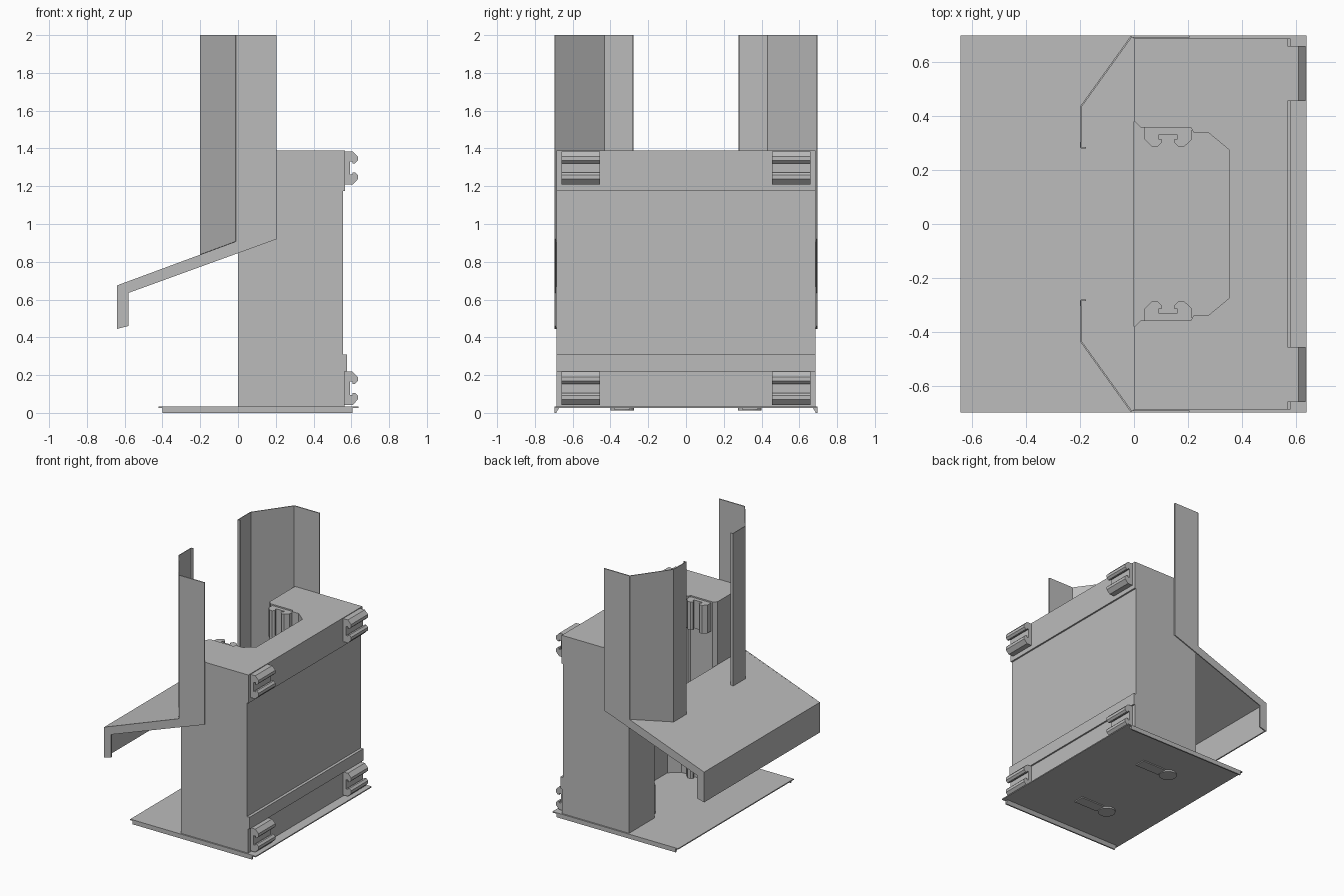
import bpy, bmesh, math

if "Cube" in bpy.data.objects:
    bpy.data.objects.remove(bpy.data.objects["Cube"], do_unlink=True)

GREY = (0.5, 0.5, 0.5, 1)
metal = bpy.data.materials.new("plain grey")
metal.use_nodes = True
metal.diffuse_color = GREY
metal.node_tree.nodes["Principled BSDF"].inputs["Base Color"].default_value = GREY


def finish(name, bm):
    bmesh.ops.recalc_face_normals(bm, faces=bm.faces)
    mesh = bpy.data.meshes.new(name)
    bm.to_mesh(mesh)
    bm.free()
    mesh.materials.append(metal)
    obj = bpy.data.objects.new(name, mesh)
    bpy.context.collection.objects.link(obj)
    return obj


def prism(name, profile, axis, low, high):
    """Extrude a 2D outline along x, y or z; the outline uses the other two axes in order."""
    place = {"x": lambda a, b, d: (d, a, b),
             "y": lambda a, b, d: (a, d, b),
             "z": lambda a, b, d: (a, b, d)}[axis]
    bm = bmesh.new()
    start, end = ([bm.verts.new(place(a, b, d)) for a, b in profile] for d in (low, high))
    bm.faces.new(start)
    bm.faces.new(end)
    for i in range(len(profile)):
        j = (i + 1) % len(profile)
        bm.faces.new((start[i], start[j], end[j], end[i]))
    return finish(name, bm)


def box(a0, a1, b0, b1):
    return [(a0, b0), (a1, b0), (a1, b1), (a0, b1)]


# Main body: block with a chamfered channel down its open side
half = [(0.555, 0.685), (0, 0.685), (0, 0.38), (0.025, 0.357), (0.21, 0.357),
        (0.22, 0.337), (0.275, 0.337), (0.35, 0.275)]
prism("body", half + [(x, -y) for x, y in reversed(half)], "z", 0.03, 1.39)

# Raised bands across the clip side
prism("upper_band", box(0.55, 0.567, 1.175, 1.39), "y", -0.685, 0.685)
prism("lower_band", box(0.55, 0.565, 0.03, 0.22), "y", -0.685, 0.685)
prism("lower_step", box(0.55, 0.577, 0.22, 0.31), "y", -0.685, 0.685)

# Hooked clip outline: (distance out of the wall, distance along the wall)
hook = [(0, 0.088), (0.045, 0.088), (0.072, 0.06), (0.072, 0.038), (0.058, 0.024),
        (0.045, 0.024), (0.045, 0.035), (0.03, 0.035)]
clip = hook + [(d, -s) for d, s in reversed(hook)]

for side, tag in ((1, "back"), (-1, "front")):
    # Outer clips at the four corners, inner clips on the channel walls
    for level, z_out, z_in in (("upper", 1.297, 1.165), ("lower", 0.13, 0.035)):
        y0, y1 = sorted((side * 0.455, side * 0.658))
        prism(f"{level}_{tag}_outer_clip", [(0.562 + d, z_out + s) for d, s in clip],
              "y", y0, y1)
        prism(f"{level}_{tag}_inner_clip", [(0.126 + s, side * (0.358 - d)) for d, s in clip],
              "z", z_in, z_in + 0.215)

    # Side panel: upright strip joined to the sloping hood edge
    panel = [(0.205, 2), (0.205, 0.92), (-0.58, 0.635), (-0.58, 0.46),
             (-0.64, 0.445), (-0.64, 0.675), (-0.01, 0.908), (-0.01, 2)]
    y0, y1 = sorted((side * 0.688, side * 0.696))
    prism(f"{tag}_side_panel", panel, "y", y0, y1)

    # Folded guide wing standing on the hood slope
    bm = bmesh.new()
    rows = []
    for x, y in ((-0.01, 0.692), (-0.197, 0.432), (-0.197, 0.282), (-0.178, 0.282)):
        foot = 0.908 + (x + 0.01) * 0.37
        rows.append((bm.verts.new((x, side * y, foot)), bm.verts.new((x, side * y, 2))))
    for a, b in zip(rows, rows[1:]):
        bm.faces.new((a[0], b[0], b[1], a[1]))
    wing = finish(f"{tag}_guide_wing", bm)
    fold = wing.modifiers.new("thickness", "SOLIDIFY")
    fold.thickness = 0.006
    fold.offset = 0

    # Bent lip under the base plate
    lip = [(0.67, 0.028), (0.685, 0.006), (0.685, 0), (0.696, 0), (0.696, 0.028)]
    prism(f"{tag}_base_lip", [(side * y, z) for y, z in lip], "x", -0.4, 0.605)

    # Keyhole bosses under the base plate: round head and straight slot
    head = [(-0.03 + 0.062 * math.cos(math.tau * i / 24),
             side * 0.338 + 0.062 * math.sin(math.tau * i / 24)) for i in range(24)]
    prism(f"{tag}_keyhole_head", head, "z", 0.013, 0.028)
    prism(f"{tag}_keyhole_slot", box(0.03, 0.23, side * 0.338 - 0.042, side * 0.338 + 0.042),
          "z", 0.018, 0.028)

# Sloping hood sheet with its turned-down edge
hood = [(-0.64, 0.445), (-0.64, 0.675), (0, 0.911), (0, 0.903), (-0.632, 0.669), (-0.632, 0.447)]
prism("hood_sheet", hood, "y", -0.692, 0.692)

# Base plate
prism("base_plate", box(-0.42, 0.637, -0.696, 0.696), "z", 0.026, 0.034)
